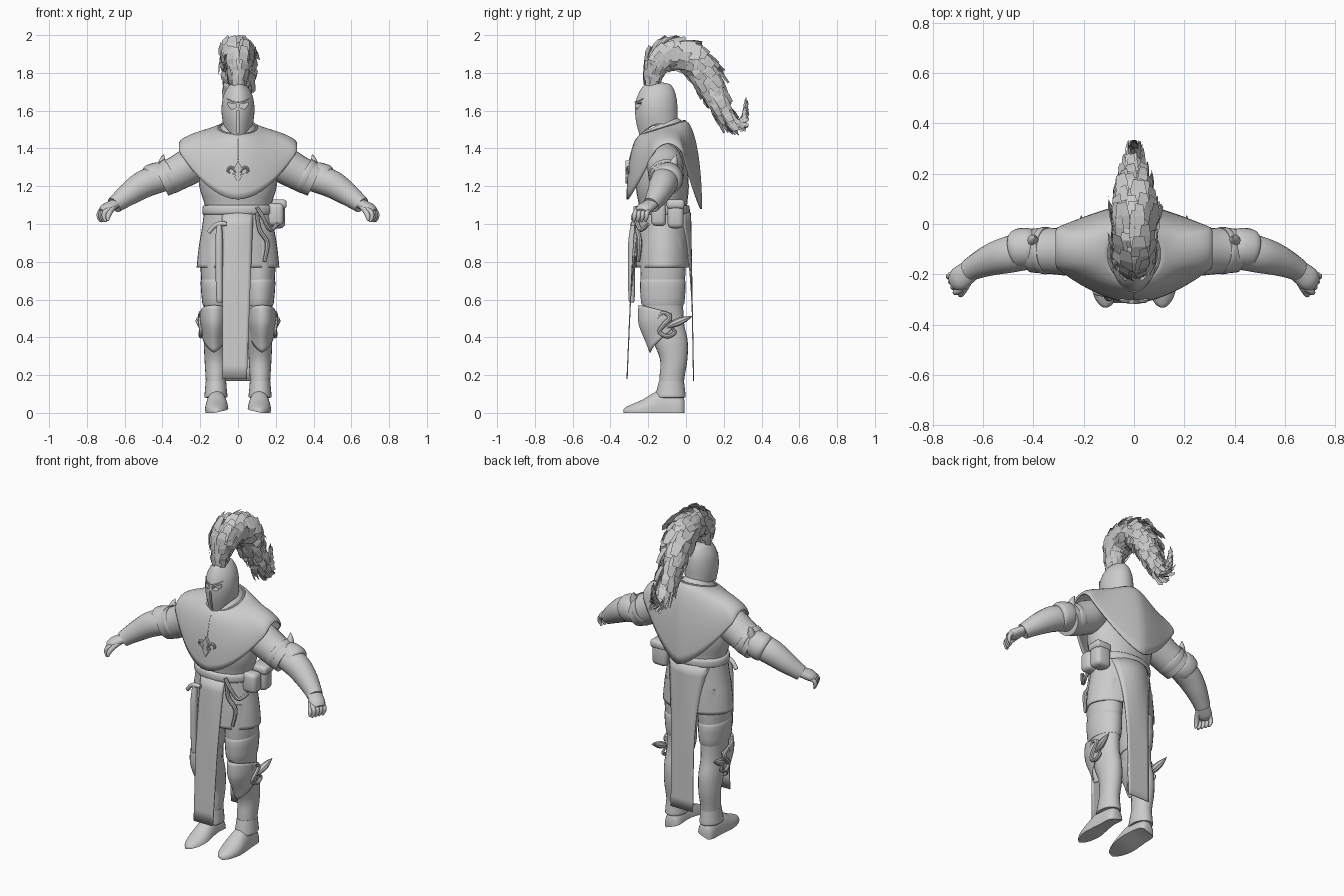
import bpy, bmesh, math, random
from math import sin, cos, pi
from mathutils import Vector

random.seed(4)
steel = bpy.data.materials.new("plain_grey")
steel.diffuse_color = (0.6, 0.6, 0.6, 1)


def finish(name, bm, thick=0, smooth=True):
    bmesh.ops.recalc_face_normals(bm, faces=bm.faces)
    me = bpy.data.meshes.new(name)
    bm.to_mesh(me)
    bm.free()
    me.materials.append(steel)
    ob = bpy.data.objects.new(name, me)
    bpy.context.collection.objects.link(ob)
    if thick:
        m = ob.modifiers.new("thickness", 'SOLIDIFY')
        m.thickness, m.offset = thick, 0
    if smooth:
        bpy.ops.object.select_all(action='DESELECT')
        ob.select_set(True)
        bpy.context.view_layer.objects.active = ob
        bpy.ops.object.shade_smooth_by_angle(angle=math.radians(40))
    return ob


def spline(P, n=5):
    """Smooth curve through tuples of any length."""
    P = [Vector(p) for p in P]
    out = []
    for i in range(len(P) - 1):
        a, b, c, d = P[max(i - 1, 0)], P[i], P[i + 1], P[min(i + 2, len(P) - 1)]
        for k in range(n):
            t = k / n
            out.append(b + (c - a) * (t / 2) + (2 * a - 5 * b + 4 * c - d) * (t * t / 2)
                       + (3 * b - a - 3 * c + d) * (t ** 3 / 2))
    return out + [P[-1]]


def surf(name, f, nu, nv, closed=True, caps=False, thick=0):
    """Grid surface from f(u, v), u around and v along."""
    bm = bmesh.new()
    cols = nu if closed else nu + 1
    g = [[bm.verts.new(f(i / nu, j / nv)) for i in range(cols)] for j in range(nv + 1)]
    for j in range(nv):
        for i in range(nu):
            k = (i + 1) % cols
            bm.faces.new((g[j][i], g[j][k], g[j + 1][k], g[j + 1][i]))
    if caps:
        bm.faces.new(g[0])
        bm.faces.new(g[-1])
    return finish(name, bm, thick)


def loft(name, rings, nu=28, n=4, caps=True, thick=0, sx=1):
    """Horizontal ellipses (x, y, z, rx, ry)."""
    S = spline(rings, n)

    def f(u, v):
        x, y, z, rx, ry = S[round(v * (len(S) - 1))]
        return (sx * (x + rx * sin(u * 2 * pi)), y - ry * cos(u * 2 * pi), z)
    return surf(name, f, nu, len(S) - 1, True, caps, thick)


def tube(name, path, ref=(0, 1, 0), nu=16, n=5, sx=1, flat=1.0, caps=True, thick=0):
    """Round sections along a path of (x, y, z, radius)."""
    S = spline(path, n)
    pts = [Vector((p[0], p[1], p[2])) for p in S]

    def f(u, v):
        j = round(v * (len(S) - 1))
        t = (pts[min(j + 1, len(pts) - 1)] - pts[max(j - 1, 0)]).normalized()
        a = t.cross(Vector(ref)).normalized()
        b = a.cross(t)
        r = max(S[j][3], 0.001)
        p = pts[j] + a * (r * flat * cos(2 * pi * u)) + b * (r * sin(2 * pi * u))
        return (sx * p.x, p.y, p.z)
    return surf(name, f, nu, len(S) - 1, True, caps, thick)


def plate(name, outline, y0, y1, sx=1):
    """Outline in x, z extruded along y."""
    bm = bmesh.new()
    face = bm.faces.new([bm.verts.new((sx * x, y0, z)) for x, z in outline])
    ext = bmesh.ops.extrude_face_region(bm, geom=[face])["geom"]
    bmesh.ops.translate(bm, verts=[e for e in ext if isinstance(e, bmesh.types.BMVert)], vec=(0, y1 - y0, 0))
    return finish(name, bm, 0, False)


def box(name, loc, size, bevel=0.02):
    bm = bmesh.new()
    bmesh.ops.create_cube(bm, size=1)
    for v in bm.verts:
        v.co = Vector([v.co[i] * size[i] + loc[i] for i in range(3)])
    bmesh.ops.bevel(bm, geom=bm.edges[:], offset=bevel, segments=3, profile=0.5, affect='EDGES')
    return finish(name, bm)


# Helmet with a keeled face, slanted rim and cut eye slits
HELM = spline([(1.53, .08, -.245, -.045), (1.58, .086, -.266, -.045), (1.63, .086, -.27, -.046),
               (1.68, .077, -.256, -.053), (1.72, .057, -.235, -.068), (1.742, .035, -.212, -.09),
               (1.752, .003, -.16, -.15)], 4)


def helm(u, v):
    z, rx, yf, yb = HELM[round(v * (len(HELM) - 1))]
    c, s = cos(2 * pi * u), sin(2 * pi * u)
    front = max(c, 0) ** 2
    mid, ry = (yf + yb) / 2, (yb - yf) / 2
    return (rx * s * (1 - .12 * front), mid - ry * c, z - .065 * front * max(0, (1.63 - z) / .1))


helmet = surf("helmet", helm, 40, len(HELM) - 1, True, True)
for name, line, sides in (("eye_cutter", [(.01, 1.615), (.035, 1.607), (.055, 1.63), (.056, 1.647), (.03, 1.636), (.012, 1.64)], (1, -1)),
                          ("slot_cutter", [(-.004, 1.48), (.004, 1.48), (.006, 1.6), (-.006, 1.6)], (1,))):
    for sx in sides:
        cut = plate(name, line, -.4, -.232, sx)
        cut.hide_render = True
        cut.hide_set(True)
        m = helmet.modifiers.new("slit", 'BOOLEAN')
        m.object, m.operation = cut, 'DIFFERENCE'
for sx in (1, -1):
    tube("brow_ridge", [(0, -.27, 1.645, .003), (.03, -.258, 1.648, .004), (.06, -.228, 1.663, .003)], (0, 0, 1), 8, 4, sx)

# Plume: tapered core wrapped in overlapping shaggy cards
PL = [(0, -.18, 1.73, .045), (0, -.172, 1.79, .056), (0, -.148, 1.85, .075), (0, -.08, 1.893, .084),
      (0, .02, 1.875, .086), (0, .1, 1.785, .074), (0, .157, 1.67, .056), (0, .207, 1.58, .044),
      (0, .26, 1.528, .026), (0, .3, 1.55, .015), (0, .315, 1.61, .01), (0, .318, 1.67, .003)]
WIDE = 1.1
tube("plume_core", [(x, y, z, r * .8) for x, y, z, r in PL], (1, 0, 0), 12, 4)
S = spline(PL, 4)
bm = bmesh.new()
for j in range(0, len(S) - 3):
    c, r = Vector(S[j][:3]), S[j][3]
    t = (Vector(S[j + 1][:3]) - Vector(S[max(j - 1, 0)][:3])).normalized()
    nrm = t.cross(Vector((1, 0, 0)))
    count = max(5, int(r * 110))
    for k in range(count):
        a = 2 * pi * (k + random.random() * .6 + j * .5) / count
        out = Vector((1, 0, 0)) * cos(a) * WIDE + nrm * sin(a)
        side = t.cross(out)
        w = random.uniform(.2, .34) * r + .004
        L = random.uniform(.06, .11) * min(1, r / .06 + .2)
        base = c + out * r * random.uniform(.8, .98)
        lift = random.uniform(0, .24) * min(r, .07)
        mid = base + t * L * .5 + out * lift
        tip = base + t * L + out * lift * random.uniform(.4, 1.7)
        rows = [[p - side * w * q, p + side * w * q] for p, q in ((base, .9), (mid, 1), (tip, .7))]
        vs = [[bm.verts.new((p.x, p.y, min(p.z, 2.0))) for p in row] for row in rows]
        for q in (0, 1):
            bm.faces.new((vs[q][0], vs[q][1], vs[q + 1][1], vs[q + 1][0]))
finish("plume_cards", bm, 0, False)


# Shoulder mantle: broad square shoulders, pointed front and back hems
def mantle(u, v):
    t = 2 * pi * u
    h, d = sin(v * pi / 2), 1 - cos(v * pi / 2)
    s, c = sin(t), cos(t)
    q = min(1, abs(s) / .94)
    d += .4 * q * q * (h - d)
    top = Vector((.1 * s, -.12 - .11 * c, 1.508 - .035 * c))
    if q == 1:
        k = c / .3412
        hem = Vector((.308, -.095 - .075 * k, 1.38 + .045 * (1 - k * k)))
    elif c > 0:
        hem = Vector((.308 * q, -.31 + .14 * q ** 1.7, 1.13 + .25 * q ** 1.9))
    else:
        hem = Vector((.308 * q, .08 - .1 * q ** 1.3, 1.08 + .3 * q ** 1.5))
    hem.x *= 1 if s > 0 else -1
    return (top.x + (hem.x - top.x) * h, top.y + (hem.y - top.y) * h, top.z + (hem.z - top.z) * d)


surf("mantle", mantle, 64, 14, True, False, .01)
tube("collar", [(.1 * sin(a), -.12 - .112 * cos(a), 1.508 - .036 * cos(a), .008)
                for a in [2 * pi * i / 16 for i in range(17)]], (0, 0, 1), 8, 2)
surf("neck_guard", lambda u, v: ((.1 - .03 * v) * sin(2 * pi * u), -.12 - .012 * v - (.112 - .035 * v) * cos(2 * pi * u),
                                 1.502 - .036 * cos(2 * pi * u) + .03 * v), 28, 3, True, True)
# Chest ornament and seam
plate("ornament_centre", [(0, 1.215), (.02, 1.25), (.008, 1.272), (.02, 1.3), (0, 1.335), (-.02, 1.3), (-.008, 1.272), (-.02, 1.25)], -.319, -.3)
for sx in (1, -1):
    tube("ornament_curl", [(.006, -.309, 1.262, .006), (.022, -.307, 1.292, .008), (.044, -.304, 1.298, .008),
                           (.054, -.302, 1.28, .006), (.042, -.305, 1.27, .003)], (0, 1, 0), 8, 4, sx)
box("ornament_bar", (0, -.311, 1.266), (.06, .01, .01), .002)
tube("mantle_seam", [(0, -.262, 1.452, .003), (0, -.277, 1.42, .003), (0, -.3, 1.34, .003)], (1, 0, 0), 6)

# Torso, belt and skirt
loft("torso", [(0, -.12, 1.02, .17, .125), (0, -.122, 1.1, .176, .128), (0, -.125, 1.2, .205, .14),
               (0, -.125, 1.33, .205, .128), (0, -.12, 1.41, .175, .1), (0, -.12, 1.47, .09, .08)])
loft("belt", [(0, -.122, 1.05, .176, .128), (0, -.123, 1.056, .188, .142), (0, -.123, 1.093, .187, .141), (0, -.122, 1.1, .172, .126)], 36, 3)
loft("skirt", [(0, -.12, 1.07, .174, .128), (0, -.12, .98, .186, .134), (0, -.12, .87, .204, .14), (0, -.12, .77, .214, .142)], 36, 4, False, .01)


# Hanging cloth panels that follow the hips, then hang flat
def front_panel(u, v):
    x = -.083 + u * (.163 - .033 * v)
    return (x, -.262 - .05 * v ** .7 + 3.2 * x * x * max(0, 1 - 2 * v), 1.06 - .88 * v)


def back_panel(u, v):
    x = (u - .5) * (.15 + .13 * (1 - v) ** 4)
    return (x, .024 + .016 * v - 3.2 * x * x * max(0, 1 - 1.8 * v), 1.06 - .89 * v)


surf("front_panel", front_panel, 8, 12, False, False, .006)
surf("back_panel", back_panel, 8, 14, False, False, .006)

# Belt gear
box("rear_pouch", (.2, -.055, 1.045), (.1, .085, .135), .025)
box("front_pouch", (.195, -.145, 1.05), (.095, .08, .12), .025)
box("rear_pouch_flap", (.204, -.055, 1.105), (.108, .095, .05), .018)
tube("gear_strap", [(.1, -.268, 1.09, .01), (.135, -.265, 1.03, .012), (.17, -.24, .97, .012), (.21, -.2, 1.0, .01)], (0, 0, 1), 8)
tube("hanging_strap", [(.1, -.258, 1.06, .01), (.115, -.257, .97, .012), (.155, -.245, .9, .012), (.14, -.254, .8, .01)], (0, 1, 0), 8)
tube("dagger_sheath", [(-.1, -.278, 1.0, .014), (-.1, -.286, .9, .02), (-.1, -.288, .75, .019), (-.098, -.288, .6, .016), (-.098, -.288, .59, .006)], (1, 0, 0), 12)
tube("dagger_guard", [(-.155, -.27, .955, .012), (-.13, -.276, .985, .012), (-.1, -.28, 1.0, .014), (-.06, -.28, 1.0, .011)], (0, 1, 0), 10)

for sx in (1, -1):
    # Arm: sleeve, forearm, elbow armour
    tube("sleeve", [(.17, -.11, 1.355, .08), (.24, -.11, 1.315, .096), (.32, -.108, 1.27, .092), (.405, -.105, 1.23, .088)], sx=sx, nu=24)
    tube("forearm", [(.37, -.11, 1.248, .068), (.43, -.11, 1.235, .073), (.5, -.122, 1.21, .073), (.57, -.143, 1.165, .063),
                     (.63, -.17, 1.12, .05), (.655, -.185, 1.1, .045)], sx=sx, nu=20)
    tube("elbow_guard", [(.4, -.095, 1.255, .065), (.41, -.095, 1.253, .077), (.435, -.096, 1.243, .081), (.465, -.1, 1.234, .078), (.475, -.102, 1.23, .065)], sx=sx, nu=24)
    tube("elbow_fin", [(.4, -.07, 1.3, .03), (.4, -.06, 1.34, .016), (.393, -.05, 1.367, .002)], sx=sx, nu=10)
    tube("upper_lame", [(.34, -.106, 1.264, .086), (.345, -.106, 1.261, .094), (.37, -.105, 1.247, .092), (.375, -.105, 1.245, .084)], sx=sx, nu=24, n=3)
    # Hand
    tube("palm", [(.635, -.172, 1.118, .04), (.665, -.195, 1.1, .045), (.7, -.222, 1.08, .046), (.722, -.235, 1.065, .03)], ref=(-.4, -.9, 0), sx=sx, flat=.6)
    for i in range(4):
        x, y = .72 - .009 * i, -.198 - .021 * i
        tube("finger", [(x - .01, y + .004, 1.078, .012), (x + .013, y - .008, 1.06, .013), (x + .016, y - .012, 1.035, .011), (x + .006, y - .016, 1.012, .006)], sx=sx, nu=10, n=3)
    tube("thumb", [(.655, -.215, 1.095, .018), (.675, -.255, 1.07, .016), (.688, -.278, 1.04, .013), (.688, -.285, 1.018, .006)], ref=(1, 0, 0), sx=sx, nu=10, n=3)

    # Leg and boot cuff
    loft("leg", [(.108, -.12, .92, .085, .115), (.112, -.122, .76, .086, .12), (.113, -.122, .6, .072, .108), (.116, -.108, .48, .062, .097),
                 (.117, -.083, .38, .064, .092), (.117, -.065, .28, .06, .072), (.117, -.075, .18, .054, .066), (.117, -.08, .08, .05, .065)], 24, sx=sx)
    loft("boot_cuff", [(.117, -.077, .17, .054, .066), (.117, -.08, .12, .058, .075), (.117, -.082, .085, .061, .08), (.117, -.082, .08, .05, .07)], 24, 3, sx=sx)
    loft("thigh_plate", [(.113, -.123, .57, .066, .1), (.113, -.123, .58, .076, .114), (.114, -.123, .69, .084, .121), (.114, -.123, .715, .075, .105)], 24, 3, sx=sx)
    # Foot: domed sections from heel to toe
    F = spline([(-.008, .03, .07), (-.03, .05, .095), (-.1, .054, .12), (-.16, .06, .112), (-.23, .062, .07), (-.29, .046, .044), (-.322, .025, .028), (-.332, .008, .018)], 3)

    def foot(u, v):
        y, w, h = F[round(v * (len(F) - 1))]
        a = pi * u
        return (sx * (.113 + w * cos(a) * (1 if 0 < u < 1 else .95)), y, h * sin(a) ** .75 if 0 < u < 1 else 0)
    surf("foot", foot, 16, len(F) - 1, True, True)

    # Knee guard: curved shell with a pointed lower edge
    def knee(u, v):
        a = (u - .5) * 3.7
        top = .57 - .045 * (a / 1.85) ** 2
        bot = .32 + .13 * abs(a / 1.85) ** 1.3
        z = top + (bot - top) * v
        k = 1 + .07 * sin(pi * min(1, v * 1.3)) - .08 * v
        cy = -.115 + .035 * max(0, v - .4)
        return (sx * (.127 + .067 * k * sin(a)), cy - .132 * k * cos(a) * (1 - .22 * v * v), z)
    surf("knee_guard", knee, 24, 12, False, False, .008)
    # Knee ornament: curl and leaf
    tube("knee_curl", [(.19, -.15, .5, .009), (.197, -.12, .53, .011), (.2, -.085, .505, .012), (.199, -.115, .47, .013),
                       (.193, -.14, .43, .011), (.197, -.1, .405, .011), (.199, -.06, .425, .01), (.197, -.075, .45, .005)], (1, 0, 0), 8, 5, sx)
    tube("knee_leaf", [(.195, -.1, .455, .008), (.2, -.055, .475, .02), (.206, -.015, .492, .018), (.21, .035, .512, .001)], (1, 0, 0), 8, 4, sx)
